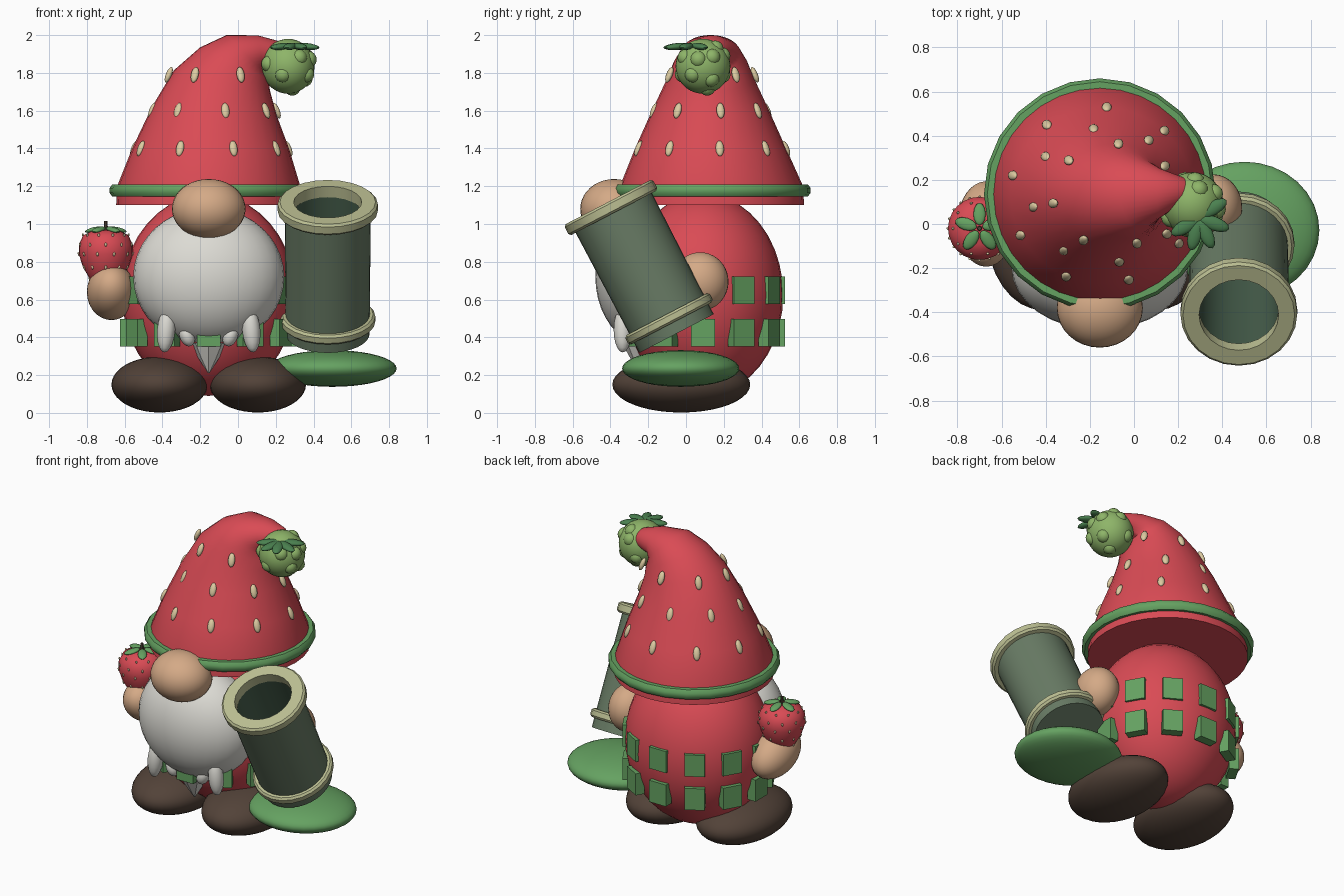
import bpy, bmesh
from math import sin, cos, pi, radians
from mathutils import Matrix, Vector, Euler

if "Cube" in bpy.data.objects:
    bpy.data.objects.remove(bpy.data.objects["Cube"])

def mat(name, r, g, b):
    m = bpy.data.materials.new(name)
    m.diffuse_color = (r, g, b, 1)
    m.use_nodes = True
    m.node_tree.nodes["Principled BSDF"].inputs["Base Color"].default_value = m.diffuse_color
    return m

RED = mat("red", .70, .07, .09)
GREEN = mat("leaf_green", .13, .36, .12)
DARK = mat("dark_leaf_green", .07, .22, .08)
LIME = mat("unripe_green", .27, .46, .14)
CREAM = mat("seed_cream", .72, .60, .36)
SKIN = mat("skin", .66, .40, .24)
WHITE = mat("beard_white", .72, .71, .66)
BROWN = mat("boot_brown", .085, .055, .04)
TUBE = mat("tube_green", .14, .20, .13)
INNER = mat("tube_inside", .06, .11, .07)
RIM = mat("rim_green", .50, .52, .29)

def finish(name, bm, m, angle=40):
    bmesh.ops.recalc_face_normals(bm, faces=bm.faces)
    me = bpy.data.meshes.new(name)
    bm.to_mesh(me)
    bm.free()
    o = bpy.data.objects.new(name, me)
    bpy.context.collection.objects.link(o)
    me.materials.append(m)
    bpy.ops.object.select_all(action='DESELECT')
    o.select_set(True)
    bpy.context.view_layer.objects.active = o
    bpy.ops.object.shade_smooth_by_angle(angle=radians(angle))
    return o

def xf(loc, r, rot=(0, 0, 0)):
    return Matrix.LocRotScale(Vector(loc), Euler([radians(a) for a in rot]), Vector(r))

def blobs(name, mats, m, u=12, v=8):
    """One object made of any number of ellipsoids."""
    bm = bmesh.new()
    for t in mats:
        bmesh.ops.create_uvsphere(bm, u_segments=u, v_segments=v, radius=1, matrix=t)
    return finish(name, bm, m, 60)

def ball(name, loc, r, m, rot=(0, 0, 0)):
    return blobs(name, [xf(loc, r, rot)], m, 32, 20)

def loft(name, rings, m, angle=40, closed=False):
    """Skin a list of vertex rings."""
    bm = bmesh.new()
    vs = [[bm.verts.new(p) for p in ring] for ring in rings]
    pairs = list(zip(vs, vs[1:])) + ([(vs[-1], vs[0])] if closed else [])
    for a, b in pairs:
        for i in range(len(a)):
            j = (i + 1) % len(a)
            bm.faces.new((a[i], a[j], b[j], b[i]))
    if not closed:
        bm.faces.new(vs[0])
        bm.faces.new(vs[-1])
    return finish(name, bm, m, angle)

def lathe(name, prof, m, M=Matrix(), n=32, closed=False, angle=40):
    rings = [[M @ Vector((r * cos(2*pi*i/n), r * sin(2*pi*i/n), z)) for i in range(n)]
             for r, z in prof]
    return loft(name, rings, m, angle, closed)

CX = -.155  # gnome's middle line

# Body, boots, hands, nose
ball("body", (CX, .09, .625), (.46, .425, .535), RED)
ball("nose", (CX, -.38, 1.08), (.195, .18, .158), SKIN)
for side, x in (("left", -.415), ("right", .105)):
    ball(side + "_boot", (x, -.025, .15), (.255, .365, .148), BROWN)
ball("left_hand", (-.67, .0, .64), (.13, .20, .14), SKIN, (-20, 0, 0))
ball("right_hand", (.36, .075, .695), (.13, .15, .155), SKIN)

# Checked squares around the body
bm = bmesh.new()
for z in (.425, .65):
    for k in range(12):
        a = 2*pi*k/12
        bmesh.ops.create_cube(bm, size=1, matrix=xf(
            (CX + .44*cos(a), .09 + .405*sin(a), z), (.06, .125, .145), (0, 0, k*30)))
finish("body_squares", bm, GREEN)

# Beard with tufts and pointed tip
ball("beard", (CX, -.20, .72), (.40, .28, .367), WHITE)
tufts = []
for s in (-1, 1):
    tufts.append(xf((CX + s*.225, -.335, .44), (.048, .048, .12), (0, -s*5, 0)))
    tufts.append(xf((CX + s*.115, -.31, .41), (.04, .045, .06), (0, s*20, 0)))
tufts.append(xf((CX, -.31, .40), (.025, .03, .03)))
blobs("beard_tufts", tufts, WHITE, 12, 10)
lathe("beard_tip", [(.10, .37), (.055, .29), (.004, .21)], WHITE,
      Matrix.Translation((CX, -.24, 0)), n=8, angle=20)

# Hat: rings (x, y, z, half width, half depth, tilt) bending over to the right
HAT = [(CX, .135, 1.10, .49, .49, 0), (CX, .135, 1.20, .485, .485, 0),
       (-.145, .13, 1.40, .415, .40, 0), (-.125, .13, 1.60, .33, .31, 4),
       (-.085, .13, 1.76, .26, .235, 12), (-.02, .13, 1.85, .20, .195, 25),
       (.04, .13, 1.90, .142, .16, 45), (.12, .14, 1.91, .09, .11, 80),
       (.20, .15, 1.90, .07, .07, 105), (.27, .15, 1.86, .04, .04, 125)]
rings = []
for x, y, z, rx, ry, t in HAT:
    t = radians(t)
    rings.append([(x + rx*cos(a)*cos(t), y + ry*sin(a), z - rx*cos(a)*sin(t))
                  for a in (2*pi*i/32 for i in range(32))])
loft("hat", rings, RED, 60)
lathe("hat_brim", [(.47, 1.15), (.51, 1.145), (.525, 1.165), (.525, 1.19), (.51, 1.21), (.47, 1.21)],
      GREEN, Matrix.Translation((CX, .135, 0)), n=24, closed=True)

# Hat seeds: (z, middle x, half width, half depth, count, start angle)
seeds = []
for z, x, rx, ry, n, a0 in ((1.40, -.145, .415, .40, 9, 87), (1.60, -.125, .335, .305, 8, 100),
                            (1.79, -.09, .28, .235, 7, 86)):
    for k in range(n):
        d = a0 + 360*k/n
        a = radians(d)
        seeds.append(xf((x + rx*cos(a), .13 + ry*sin(a), z), (.016, .022, .044), (0, -22, d)))
blobs("hat_seeds", seeds, CREAM)

# Unripe berry hanging from the hat tip
B = Vector((.265, .09, 1.835))
ball("hat_berry", B, (.14, .145, .145), LIME)
dirs = [(-.25, -1, -.4), (.9, -.2, .3), (.8, .4, -.6), (.1, .9, .5), (-.3, .9, -.4), (1, .5, .5),
        (.5, -.8, .4), (.9, -.5, -.4), (.2, .2, -1), (.3, .7, 1), (-.8, -.5, .1)]
blobs("hat_berry_bumps", [xf(B + Vector(d).normalized()*.115, (.045,)*3) for d in dirs], LIME)
blobs("hat_berry_leaves", [xf(B + Vector((.03 + .07*cos(radians(d)), -.06 + .08*sin(radians(d)), .105)),
                              (.075, .032, .018), (0, 5, d)) for d in (-150, -105, -65, -20, 30)], DARK)

# Strawberry in the left hand
S = Vector((-.70, -.02, .64))
PROF = [(.003, 0), (.045, .02), (.085, .07), (.12, .13), (.143, .20), (.143, .25), (.12, .30), (.07, .325), (.003, .33)]
lathe("strawberry", PROF, RED, Matrix.Translation(S), n=24, angle=70)
pips = []
for i, (r, z) in enumerate(PROF[2:7]):
    for k in range(10):
        d = 36*(k + .5*(i % 2))
        a = radians(d)
        pips.append(xf(S + Vector((r*cos(a), r*sin(a), z)), (.006, .007, .012), (0, 20, d)))
blobs("strawberry_seeds", pips, CREAM, 6, 4)
blobs("strawberry_leaves", [xf(S + Vector((.065*cos(radians(d)), .065*sin(radians(d)), .33)),
                               (.052, .028, .013), (0, 12, d)) for d in range(18, 378, 72)], GREEN)
lathe("strawberry_stem", [(.012, .32), (.009, .375)], BROWN, Matrix.Translation(S), n=8)

# Leaf pad under the tube
ball("leaf_pad", (.50, -.028, .235), (.34, .31, .097), GREEN)

# Tilted hollow tube with two rims
T = xf((.475, -.05, .42), (1, 1, 1), (27.5, 0, 0))
lathe("tube", [(.222, 0), (.228, .76), (.185, .76), (.18, .07)], TUBE, T)
lathe("tube_lining", [(.184, .75), (.179, .075), (.003, .075), (.003, .07), (.182, .07), (.187, .75)],
      INNER, T, closed=True)
def rim(name, z0, z1, ri, ro):
    b = .012
    lathe(name, [(ri, z0), (ro - b, z0), (ro, z0 + b), (ro, z1 - b), (ro - b, z1), (ri, z1)],
          RIM, T, n=24, closed=True)
rim("tube_top_rim", .72, .785, .18, .265)
rim("tube_bottom_rim", .06, .115, .215, .252)
